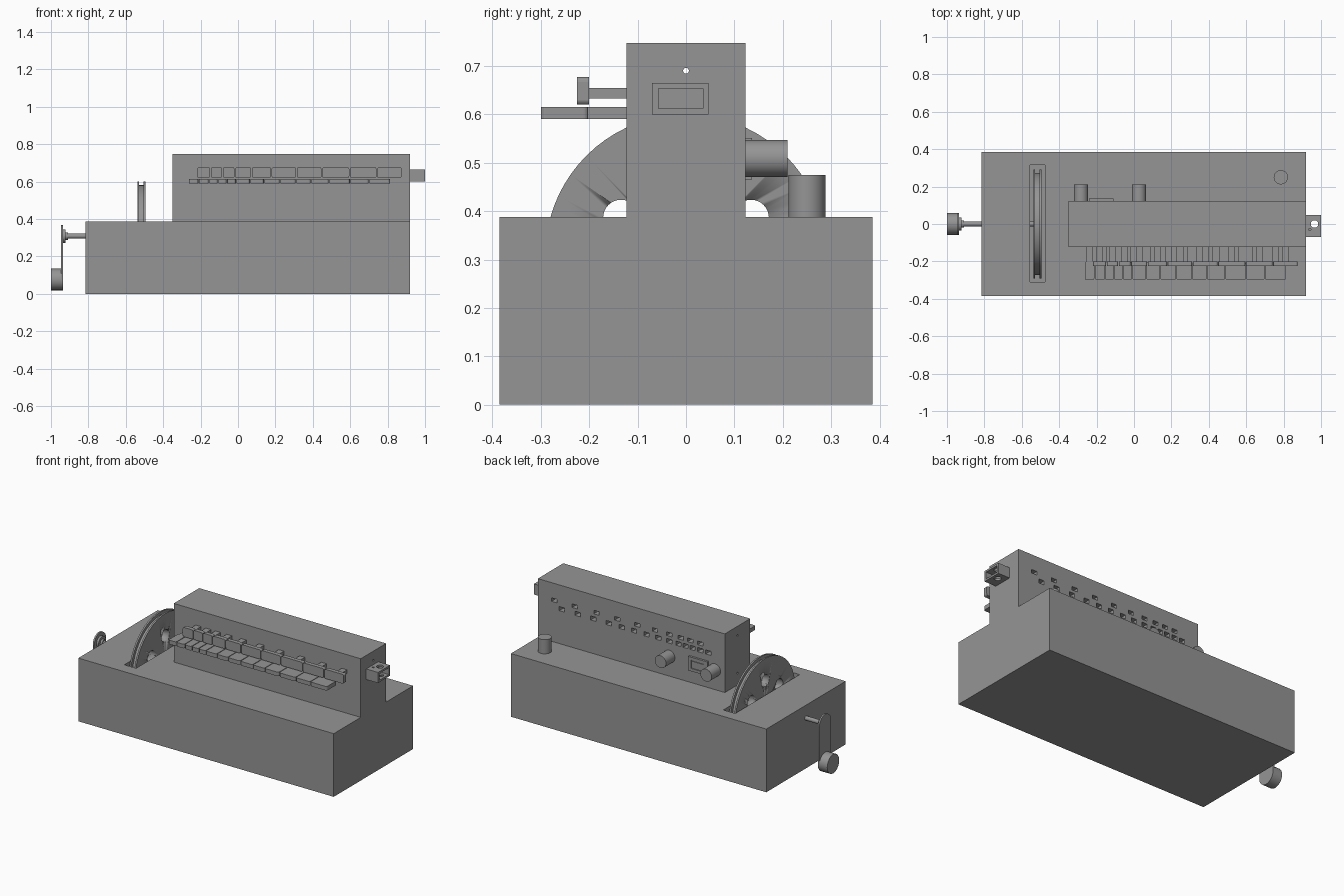
import bpy, bmesh, math
from mathutils import Matrix, Vector

cube = bpy.data.objects.get("Cube")
if cube:
    bpy.data.objects.remove(cube, do_unlink=True)

grey = bpy.data.materials.new("plain_grey")
grey.use_nodes = True
grey.diffuse_color = (0.3, 0.3, 0.3, 1)
grey.node_tree.nodes["Principled BSDF"].inputs["Base Color"].default_value = (0.3, 0.3, 0.3, 1)


def finish(name, bm, smooth=False):
    mesh = bpy.data.meshes.new(name)
    bmesh.ops.recalc_face_normals(bm, faces=bm.faces)
    bm.to_mesh(mesh)
    bm.free()
    mesh.materials.append(grey)
    ob = bpy.data.objects.new(name, mesh)
    bpy.context.collection.objects.link(ob)
    if smooth:
        bpy.ops.object.select_all(action='DESELECT')
        ob.select_set(True)
        bpy.context.view_layer.objects.active = ob
        bpy.ops.object.shade_smooth_by_angle(angle=math.radians(35))
    return ob


def box(name, x, y, z, round_axis=None, radius=0.01):
    """Box from (min, max) ranges; edges along round_axis may be rounded."""
    bm = bmesh.new()
    bmesh.ops.create_cube(bm, size=1)
    for v in bm.verts:
        v.co = Vector([(r[0] + r[1]) / 2 + c * (r[1] - r[0]) for r, c in zip((x, y, z), v.co)])
    if round_axis is not None:
        edges = [e for e in bm.edges
                 if abs((e.verts[0].co - e.verts[1].co).normalized()[round_axis]) > 0.9]
        bmesh.ops.bevel(bm, geom=edges, offset=radius, segments=4, profile=0.5, affect='EDGES')
    return finish(name, bm)


def cylinder(name, centre, radius, length, axis, sides=40):
    bm = bmesh.new()
    bmesh.ops.create_cone(bm, cap_ends=True, segments=sides, radius1=radius, radius2=radius, depth=length)
    turn = {'X': Matrix.Rotation(math.pi / 2, 4, 'Y'),
            'Y': Matrix.Rotation(math.pi / 2, 4, 'X'), 'Z': Matrix.Identity(4)}[axis]
    bm.transform(Matrix.Translation(centre) @ turn)
    return finish(name, bm, True)


def cut(target, cutters):
    for c in cutters:
        mod = target.modifiers.new("cut", 'BOOLEAN')
        mod.operation = 'DIFFERENCE'
        mod.solver = 'EXACT'
        mod.object = c
        bpy.context.view_layer.objects.active = target
        bpy.ops.object.modifier_apply(modifier=mod.name)
        bpy.data.objects.remove(c, do_unlink=True)


AXLE_Z, WHEEL_X = 0.309, -0.516
BODY_TOP, BOX_Y = 0.388, 0.123

# Body with a slot for the wheel
body = box("body", (-0.815, 0.92), (-0.385, 0.385), (0, BODY_TOP))
cut(body, [box("slot_cutter", (-0.555, -0.475), (-0.31, 0.315), (0.01, 0.5))])

# Key edges along x: short upper keys and long lower keys
upper = [-0.22, -0.147, -0.083, -0.017, 0.072, 0.178, 0.313, 0.448, 0.597, 0.742, 0.877]
lower = [-0.265, -0.21, -0.155, -0.107, -0.06, -0.01, 0.065, 0.14, 0.225, 0.31,
         0.39, 0.487, 0.6, 0.7, 0.815]

# Key box with string holes and a row of openings behind each key
key_box = box("key_box", (-0.35, 0.92), (-BOX_Y, BOX_Y), (BODY_TOP, 0.748))
cutters = [cylinder("string_hole", (0.3, 0, 0.69), 0.006, 2, 'X', 16),
           cylinder("lower_string_hole", (-0.35, 0, 0.46), 0.006, 0.1, 'X', 16)]


def key_row(label, edges, head_y, head_z, shaft_z, round_axis):
    for i, (a, b) in enumerate(zip(edges, edges[1:])):
        mid = (a + b) / 2
        half = min(0.018, (b - a) * 0.35)
        box(f"{label}_key_head_{i}", (a + 0.002, b - 0.002), head_y, head_z, round_axis)
        box(f"{label}_key_shaft_{i}", (mid - half, mid + half), (head_y[1], -0.1), shaft_z)
        cutters.append(box("opening_cutter", (mid - half, mid + half), (0.085, 0.2), shaft_z))


key_row("upper", upper, (-0.225, -0.2), (0.62, 0.677), (0.633, 0.655), 1)
key_row("lower", lower, (-0.30, -0.202), (0.59, 0.615), (0.59, 0.615), 2)
cut(key_box, cutters)

# Wheel with a grooved rim and six round holes
bm = bmesh.new()
profile = [(-0.022, 0.0), (-0.022, 0.291), (-0.012, 0.291), (-0.012, 0.272),
           (0.012, 0.272), (0.012, 0.291), (0.022, 0.291), (0.022, 0.0)]
verts = [bm.verts.new((WHEEL_X + x, 0, AXLE_Z + r)) for x, r in profile]
edges = [bm.edges.new(p) for p in zip(verts, verts[1:])]
bmesh.ops.spin(bm, geom=verts + edges, cent=(0, 0, AXLE_Z), axis=(1, 0, 0),
               angle=math.tau, steps=72, use_duplicate=False)
bmesh.ops.remove_doubles(bm, verts=bm.verts, dist=0.0005)
wheel = finish("wheel", bm, True)
holes = []
for i in range(6):
    t = math.radians(30 + 60 * i)
    centre = (WHEEL_X, 0.155 * math.cos(t), AXLE_Z + 0.155 * math.sin(t))
    holes.append(cylinder("hole_cutter", centre, 0.037, 0.2, 'X', 32))
cut(wheel, holes)

# Crank: axle, hub, rounded arm and knob
cylinder("crank_axle", (-0.72, 0, AXLE_Z), 0.013, 0.43, 'X', 24)
cylinder("crank_flange", (-0.929, 0, AXLE_Z), 0.036, 0.014, 'X')
cylinder("crank_collar", (-0.917, 0, AXLE_Z), 0.02, 0.016, 'X', 24)
bm = bmesh.new()
outline = []
for i in range(34):
    top = i < 17
    t = math.pi * (i if top else i - 1) / 16
    outline.append(bm.verts.new((-0.946, 0.058 * math.cos(t),
                                 (AXLE_Z if top else 0.077) + 0.058 * math.sin(t))))
face = bm.faces.new(outline)
side = bmesh.ops.extrude_face_region(bm, geom=[face])["geom"]
bmesh.ops.translate(bm, vec=(0.01, 0, 0), verts=[g for g in side if isinstance(g, bmesh.types.BMVert)])
finish("crank_arm", bm, True)
cylinder("crank_knob", (-0.97, 0, 0.077), 0.058, 0.06, 'X')

# Round controls on the back and the post on the deck
for i, x in enumerate((-0.283, 0.027)):
    cylinder(f"back_knob_{i}", (x, 0.16, 0.509), 0.038, 0.1, 'Y')
cylinder("deck_post", (0.785, 0.25, 0.43), 0.038, 0.09, 'Z')

# Socket plate on the back
plate = box("back_plate", (-0.24, -0.11), (0.12, 0.136), (0.465, 0.551))
cut(plate, [box("plate_cutter", (-0.222, -0.128), (0.13, 0.2), (0.482, 0.534))])
box("plate_switch", (-0.215, -0.135), (0.125, 0.134), (0.489, 0.527))

# Hollow bracket on the end of the key box
bracket = box("end_bracket", (0.915, 1.0), (-0.07, 0.047), (0.6, 0.665))
cut(bracket, [box("bracket_cutter", (0.93, 1.1), (-0.057, 0.035), (0.612, 0.653)),
              cylinder("bracket_hole", (0.965, 0, 0.63), 0.02, 0.2, 'Z', 32),
              cylinder("bracket_pin_hole", (0.94, -0.03, 0.66), 0.006, 0.05, 'Z', 16)])
